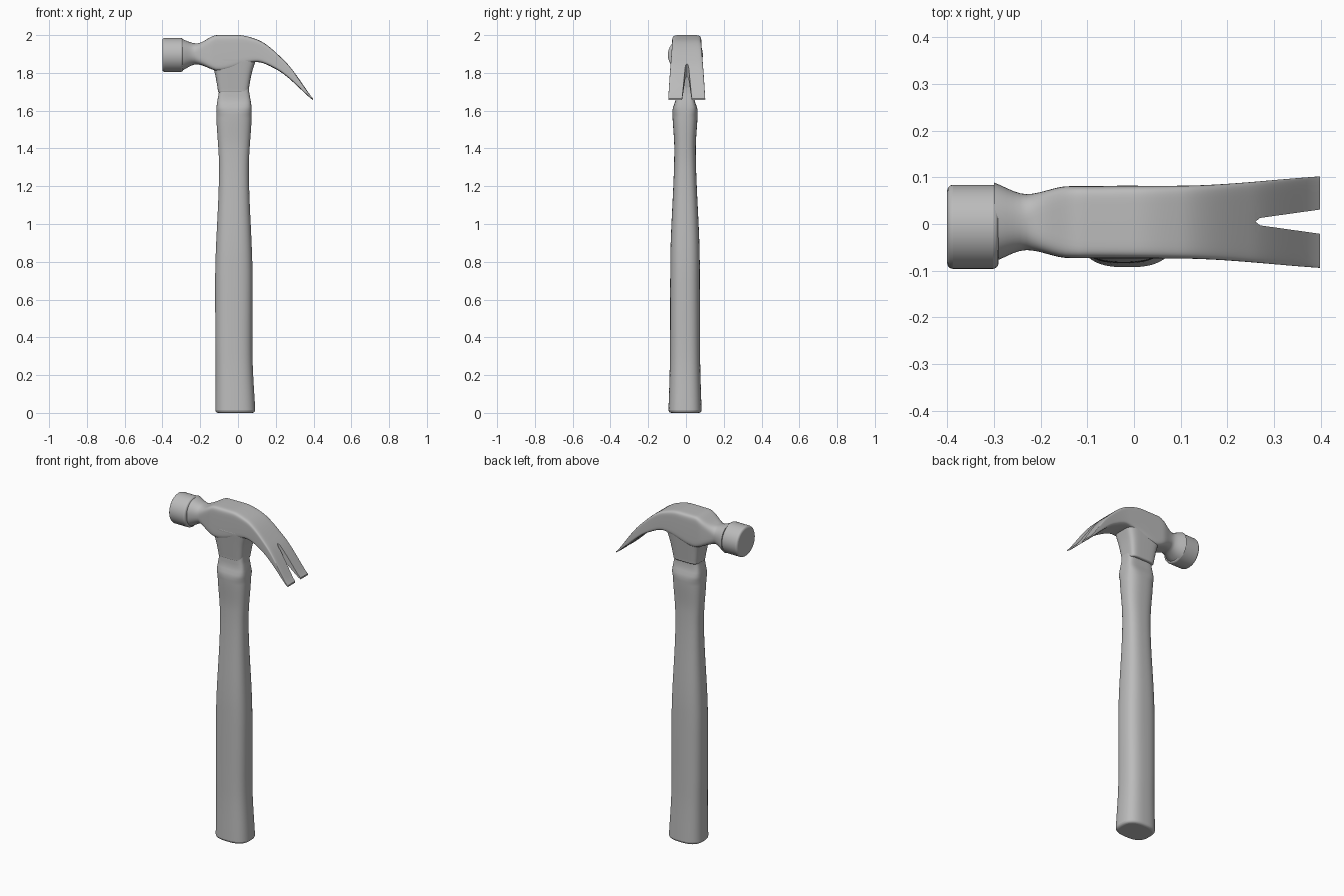
import bpy
import bmesh
from math import cos, sin, pi, copysign
from mathutils import Matrix

cube = bpy.data.objects.get("Cube")
if cube:
    bpy.data.objects.remove(cube)

grey = bpy.data.materials.new("plain_grey")
grey.use_nodes = True
COLOUR = (0.5, 0.5, 0.5, 1)
grey.diffuse_color = COLOUR
grey.node_tree.nodes["Principled BSDF"].inputs["Base Color"].default_value = COLOUR


def smooth_curve(*points):
    """Return a function passing smoothly through the points without overshoot."""
    slopes = [(q[1] - p[1]) / (q[0] - p[0]) for p, q in zip(points, points[1:])]
    tangents = [slopes[0]]
    for before, after in zip(slopes, slopes[1:]):
        same_way = before * after > 0
        tangents.append(2 * before * after / (before + after) if same_way else 0)
    tangents.append(slopes[-1])

    def evaluate(position):
        index = 0
        while index < len(slopes) - 1 and position > points[index + 1][0]:
            index += 1
        start, low = points[index]
        end, high = points[index + 1]
        span = end - start
        t = min(max((position - start) / span, 0), 1)
        ease = t * t * (3 - 2 * t)
        leave = tangents[index] * span * t * (1 - t) ** 2
        arrive = tangents[index + 1] * span * t * t * (1 - t)
        return low + (high - low) * ease + leave - arrive

    return evaluate


def superellipse(angle, power):
    """Point on a unit outline: power 2 is a circle, higher is squarer."""
    return [copysign(abs(value) ** (2 / power), value) for value in (cos(angle), sin(angle))]


def make_object(name, bm):
    bmesh.ops.recalc_face_normals(bm, faces=bm.faces)
    mesh = bpy.data.meshes.new(name)
    bm.to_mesh(mesh)
    bm.free()
    mesh.materials.append(grey)
    obj = bpy.data.objects.new(name, mesh)
    bpy.context.collection.objects.link(obj)
    return obj


def loft(name, start, end, steps, section, sides=48):
    """Skin outlines; section(position, angle) gives each point."""
    bm = bmesh.new()
    rings = []
    for step in range(steps + 1):
        position = start + (end - start) * step / steps
        rings.append([bm.verts.new(section(position, 2 * pi * (side + 0.5) / sides))
                      for side in range(sides)])
    for low, high in zip(rings, rings[1:]):
        for side in range(sides):
            after = (side + 1) % sides
            bm.faces.new((low[side], low[after], high[after], high[side]))
    bm.faces.new(rings[0])
    bm.faces.new(rings[-1])
    return make_object(name, bm)


def add_bevel(obj, width):
    bevel = obj.modifiers.new("Soft rim", "BEVEL")
    bevel.width = width
    bevel.segments = 3
    bevel.angle_limit = 1


def finish(obj):
    bpy.ops.object.select_all(action="DESELECT")
    obj.select_set(True)
    bpy.context.view_layer.objects.active = obj
    bpy.ops.object.shade_smooth_by_angle(angle=0.7)


# Handle: oval grip that swells, narrows and flattens below the head
grip_x = smooth_curve((0, .106), (.3, .098), (.7, .099), (1.3, .079), (1.6, .094), (1.7, .08))
grip_y = smooth_curve((0, .088), (.3, .08), (.8, .078), (1.4, .057), (1.6, .067), (1.66, .05), (1.74, .046))
grip_power = smooth_curve((1.58, 2.7), (1.66, 5))
grip_centre = smooth_curve((0, -.014), (.4, -.022), (1.7, -.021))


def handle_section(z, angle):
    a, b = superellipse(angle, grip_power(z))
    return (grip_centre(z) + a * grip_x(z), b * grip_y(z) - .005, z)


handle = loft("handle", 0, 1.74, 87, handle_section)
add_bevel(handle, .015)

# Neck, body and curved claw in one sweep along the head
top = smooth_curve((-.3, 1.98), (-.22, 1.956), (-.11, 2), (0, 2), (.1, 1.977), (.25, 1.86), (.395, 1.665))
under = smooth_curve((-.3, 1.81), (-.22, 1.845), (-.1, 1.81), (.1, 1.857), (.2, 1.82), (.395, 1.656))
width = smooth_curve((-.3, .085), (-.23, .06), (-.14, .077), (.1, .078), (.398, .098))
squareness = smooth_curve((-.23, 2.3), (-.12, 8))


def head_section(x, angle):
    a, b = superellipse(angle, squareness(x))
    middle, half = (top(x) + under(x)) / 2, (top(x) - under(x)) / 2
    return (x, a * width(x) + .004, middle + b * half)


head = loft("neck_and_claw", -.3, .398, 50, head_section)

# Wedge that cuts the nail notch into the claw
bm = bmesh.new()
wedge = [bm.verts.new((x, y, 1.6)) for x, y in ((.26, .005), (.27, -.003), (.42, -.024), (.42, .034), (.27, .013))]
side = bmesh.ops.extrude_face_region(bm, geom=[bm.faces.new(wedge)])["geom"]
bmesh.ops.translate(bm, vec=(0, 0, .4), verts=[item for item in side if isinstance(item, bmesh.types.BMVert)])
cutter = make_object("notch_cutter", bm)
cutter.hide_render = True
cutter.hide_set(True)
notch = head.modifiers.new("Nail notch", "BOOLEAN")
notch.operation = "DIFFERENCE"
notch.object = cutter

# Striking face: a short drum with softened rims
bm = bmesh.new()
bmesh.ops.create_cone(bm, cap_ends=True, segments=48, radius1=.09, radius2=.09, depth=.11,
                      matrix=Matrix.Translation((-.345, -.006, 1.895)) @ Matrix.Rotation(pi / 2, 4, "Y"))
striking_face = make_object("striking_face", bm)
add_bevel(striking_face, .012)

# Cheek: tapered socket under the body that receives the handle
cheek_x = smooth_curve((1.7, .08), (1.79, .096), (1.87, .12))
cheek_y = smooth_curve((1.7, .056), (1.87, .077))


def cheek_section(z, angle):
    a, b = superellipse(angle, 5)
    return (a * cheek_x(z) - .025, b * cheek_y(z) + .003, z)


cheek = loft("cheek", 1.695, 1.88, 16, cheek_section)
add_bevel(cheek, .007)

for part in (handle, head, striking_face, cheek):
    finish(part)
